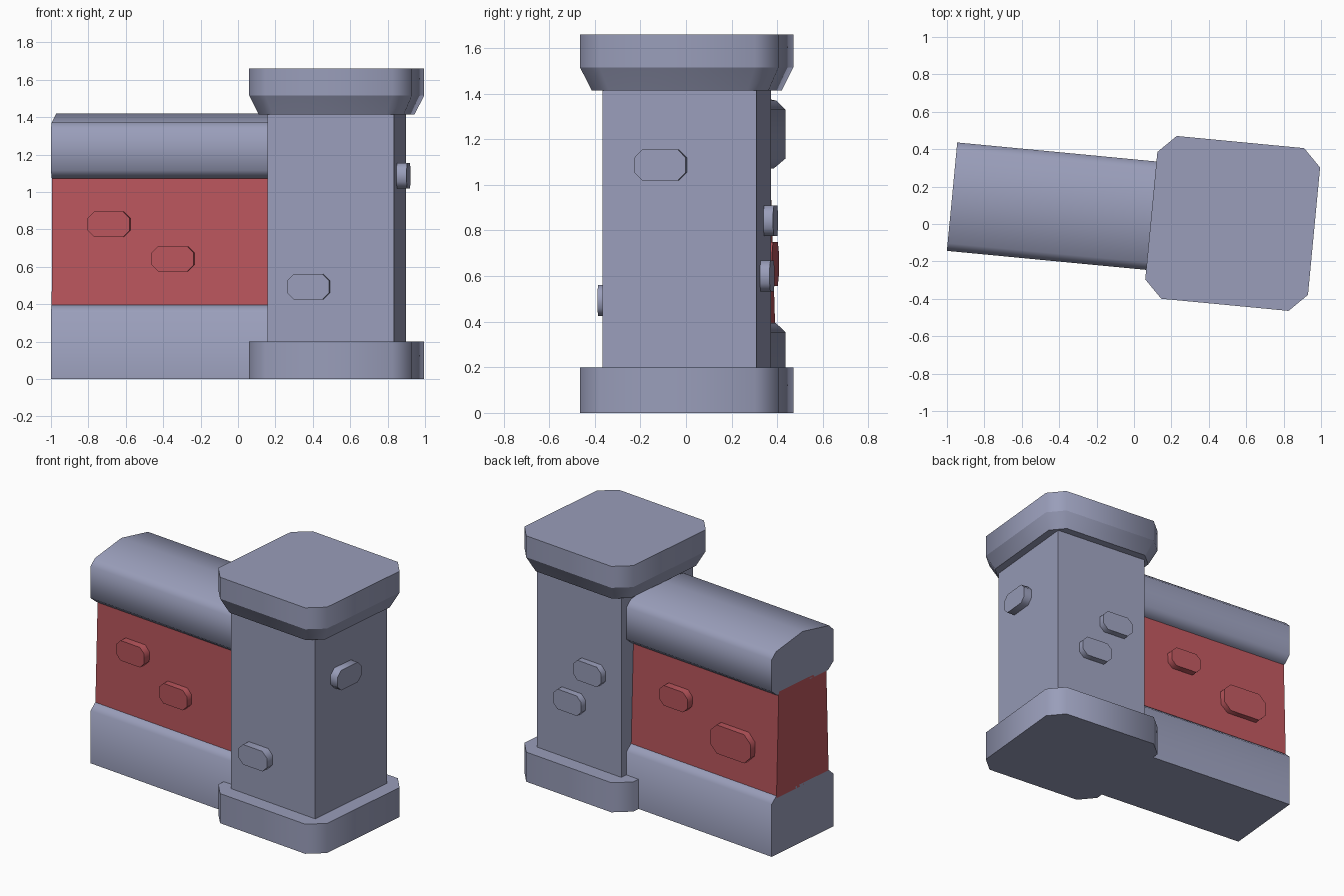
import bpy, bmesh, math
from mathutils import Matrix, Vector

if "Cube" in bpy.data.objects:
    bpy.data.objects.remove(bpy.data.objects["Cube"])

# Whole model is turned slightly about the pillar axis
PLACE = Matrix.Translation((0.5275, 0.003, 0)) @ Matrix.Rotation(-math.radians(5.45), 4, 'Z')


def material(name, rgb):
    m = bpy.data.materials.new(name)
    m.diffuse_color = (*rgb, 1)
    m.use_nodes = True
    m.node_tree.nodes["Principled BSDF"].inputs["Base Color"].default_value = m.diffuse_color
    return m


STONE = material("blue_grey_stone", (0.32, 0.34, 0.49))
RED = material("red_brick", (0.49, 0.092, 0.108))


def loft(name, rings, mat, flat_rings=False):
    """Join equal-length rings of points into a closed solid."""
    bm = bmesh.new()
    vs = [[bm.verts.new(p) for p in ring] for ring in rings]
    n = len(vs[0])
    for a, b in zip(vs, vs[1:]):
        for i in range(n):
            j = (i + 1) % n
            bm.faces.new((a[i], a[j], b[j], b[i]))
    bm.faces.new(vs[0])
    bm.faces.new(vs[-1])
    bmesh.ops.recalc_face_normals(bm, faces=bm.faces)
    for f in bm.faces:
        f.smooth = True
    for e in bm.edges:
        level = abs(e.verts[0].co.z - e.verts[1].co.z) < 1e-5
        e.smooth = e.calc_face_angle(0) < math.radians(50) and not (flat_rings and level)
    bm.transform(PLACE)
    me = bpy.data.meshes.new(name)
    bm.to_mesh(me)
    bm.free()
    me.materials.append(mat)
    ob = bpy.data.objects.new(name, me)
    bpy.context.collection.objects.link(ob)
    return ob


def octagon(hx, hy, c):
    """Rectangle outline with cut corners."""
    return [(hx, -hy + c), (hx, hy - c), (hx - c, hy), (-hx + c, hy),
            (-hx, hy - c), (-hx, -hy + c), (-hx + c, -hy), (hx - c, -hy)]


def stack(name, levels):
    """Pillar part from (z, half width, corner cut) levels."""
    loft(name, [[(x, y, z) for x, y in octagon(h, h, c)] for z, h, c in levels], STONE, True)


def wall(name, half_profile, mat):
    """Mirror a (depth, z) half profile and run it along the wall."""
    prof = half_profile + [(-y, z) for y, z in reversed(half_profile) if y > 0]
    loft(name, [[(x, y, z) for y, z in prof] for x in (-1.507, -0.25)], mat)


def brick(name, centre, normal, depth, mat, w=0.226, h=0.135):
    """Cut-corner brick standing out of a vertical face."""
    n = Vector(normal)
    side = Vector((0, 0, 1)).cross(n)
    c = Vector(centre)
    outline = octagon(w / 2, h / 2, 0.035 * h / 0.135)
    loft(name, [[c + side * a + Vector((0, 0, b)) + n * d for a, b in outline]
                for d in (-0.03, depth)], mat)


# Pillar
stack("pillar_base", [(0, 0.437, 0.095), (0.2, 0.437, 0.095)])
stack("pillar_cap", [(1.415, 0.39, 0.085), (1.515, 0.437, 0.095), (1.66, 0.437, 0.095)])
S = 0.339
loft("pillar_shaft", [[(x * S, y * S, z) for x, y in ((1, -1), (1, 1), (-1, 1), (-1, -1))]
                      for z in (0.15, 1.45)], STONE)

# Wall
wall("wall_foot", [(0.291, 0), (0.291, 0.355), (0.248, 0.395)], STONE)
wall("wall_panel", [(0.246, 0.38), (0.224, 1.09)], RED)
wall("wall_coping", [(0.24, 1.072), (0.291, 1.115), (0.291, 1.33),
                     (0.25, 1.37), (0, 1.418)], STONE)

# Bricks standing out of the pillar
FRONT, BACK, RIGHT = (0, -1, 0), (0, 1, 0), (1, 0, 0)
brick("pillar_brick_front", (-0.116, -S, 0.493), FRONT, 0.055, STONE)
brick("pillar_brick_right", (S, -0.08, 1.087), RIGHT, 0.055, STONE)
brick("pillar_brick_back_upper", (-0.1, S, 0.843), BACK, 0.043, STONE)
brick("pillar_brick_back_lower", (0.06, S, 0.6), BACK, 0.043, STONE)

# Bricks standing out of the wall panel
brick("wall_brick_front_upper", (-1.198, -0.235, 0.827), FRONT, 0.045, RED)
brick("wall_brick_front_lower", (-0.854, -0.235, 0.642), FRONT, 0.045, RED)
brick("wall_brick_back_upper", (-0.706, 0.235, 0.82), BACK, 0.045, RED)
brick("wall_brick_back_large", (-1.165, 0.235, 0.654), BACK, 0.045, RED, 0.322, 0.193)
